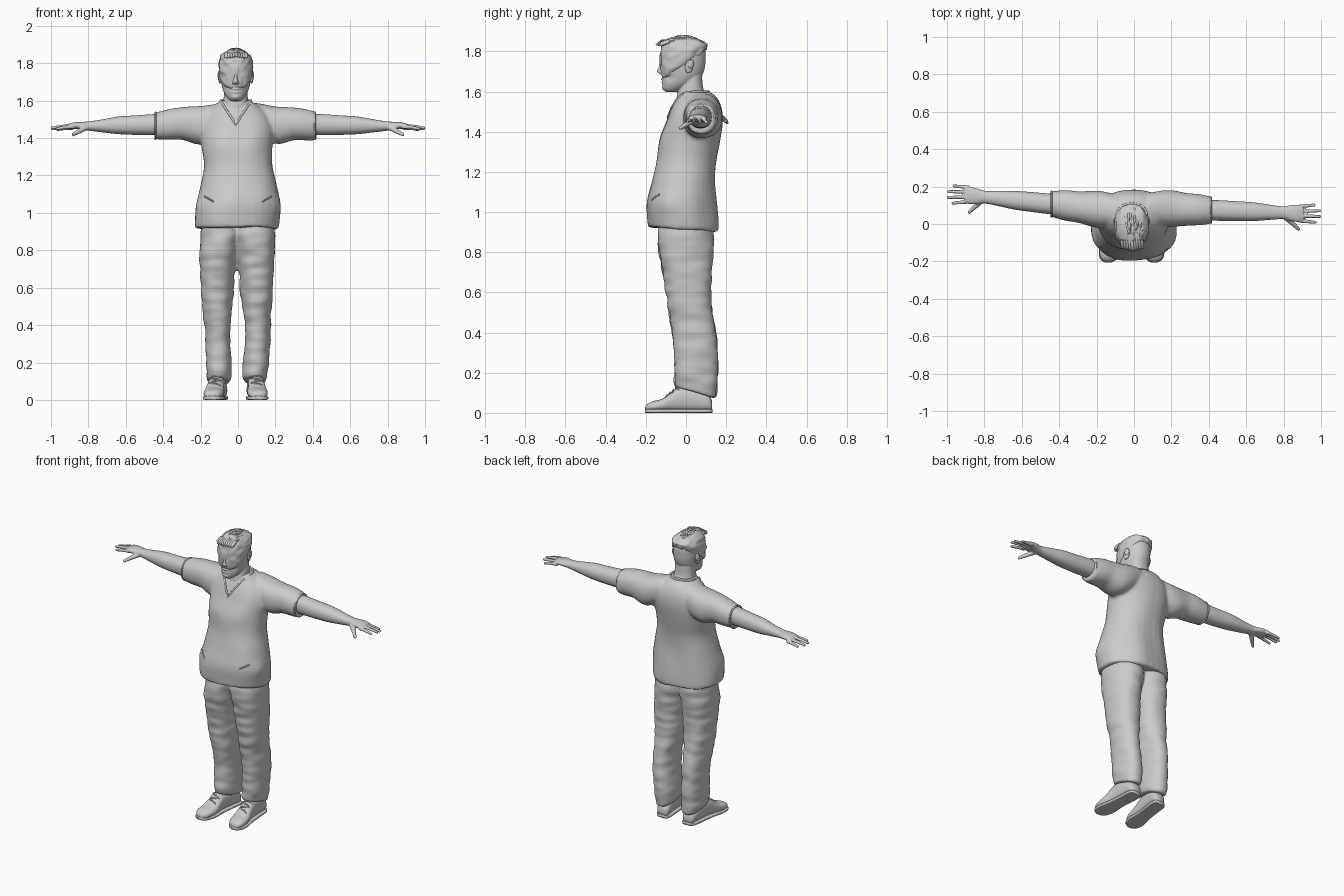
import bpy, math, random
from mathutils import Vector, noise
from mathutils.bvhtree import BVHTree

random.seed(4)
cube = bpy.data.objects.get("Cube")
if cube:
    bpy.data.objects.remove(cube)

grey = bpy.data.materials.new("plain_grey")
grey.use_nodes = True
grey.diffuse_color = (0.6, 0.6, 0.6, 1)
grey.node_tree.nodes["Principled BSDF"].inputs["Base Color"].default_value = (0.6, 0.6, 0.6, 1)

CX = -0.012   # head centre


def add(name, verts, faces):
    me = bpy.data.meshes.new(name)
    me.from_pydata(verts, [], faces)
    me.materials.append(grey)
    me.shade_smooth()
    ob = bpy.data.objects.new(name, me)
    bpy.context.collection.objects.link(ob)
    return ob


def spline(rows, k=4):
    """Catmull-Rom resampling of a list of equal-length rows."""
    out = []
    for i in range(len(rows) - 1):
        p = [rows[max(0, min(len(rows) - 1, i + d))] for d in (-1, 0, 1, 2)]
        for s in range(k):
            t = s / k
            out.append([b + 0.5 * t * (c - a + t * (2*a - 5*b + 4*c - d + t * (3*(b - c) + d - a)))
                        for a, b, c, d in zip(*p)])
    return out + [list(rows[-1])]


def loft(name, rows, axis="z", n=32, power=2.2, k=4):
    """Rows: station, low and high on the first axis, low and high on the second, tilt."""
    verts, rings = [], spline(rows, k)
    for t, a0, a1, b0, b1, tilt in rings:
        for i in range(n):
            c, s = math.cos(math.tau * i / n), math.sin(math.tau * i / n)
            a = (a0 + a1) / 2 + (a1 - a0) / 2 * math.copysign(abs(c) ** (2 / power), c)
            b = (b0 + b1) / 2 + (b1 - b0) / 2 * math.copysign(abs(s) ** (2 / power), s)
            st = t + tilt * ((b0 + b1) / 2 - b)
            verts.append({"z": (a, b, st), "x": (st, a, b), "y": (a, st, b)}[axis])
    m = len(rings)
    faces = [(r*n + i, r*n + (i+1) % n, (r+1)*n + (i+1) % n, (r+1)*n + i)
             for r in range(m - 1) for i in range(n)]
    faces += [tuple(reversed(range(n))), tuple(range((m-1)*n, m*n))]
    ob = add(name, verts, faces)
    bpy.context.view_layer.objects.active = ob
    bpy.ops.object.mode_set(mode="EDIT")
    bpy.ops.mesh.select_all(action="SELECT")
    bpy.ops.mesh.normals_make_consistent()
    bpy.ops.object.mode_set(mode="OBJECT")
    return ob


def tube(name, pts, radius, closed=False):
    """Round cord along points given as (position, thickness)."""
    cu = bpy.data.curves.new(name, "CURVE")
    cu.dimensions, cu.bevel_depth, cu.bevel_resolution, cu.use_fill_caps = "3D", radius, 3, True
    sp = cu.splines.new("POLY")
    sp.points.add(len(pts) - 1)
    sp.use_cyclic_u = closed
    for q, (co, w) in zip(sp.points, pts):
        q.co, q.radius = (*co, 1), w
    tmp = bpy.data.objects.new(name, cu)
    me = bpy.data.meshes.new_from_object(tmp)
    bpy.data.objects.remove(tmp)
    me.materials.clear()
    me.materials.append(grey)
    me.shade_smooth()
    ob = bpy.data.objects.new(name, me)
    bpy.context.collection.objects.link(ob)
    return ob


def ball(name, co, size, rot=(0, 0, 0)):
    bpy.ops.mesh.primitive_uv_sphere_add(segments=20, ring_count=12, location=co, rotation=rot)
    ob = bpy.context.object
    ob.name, ob.scale = name, size
    ob.data.materials.append(grey)
    ob.data.shade_smooth()
    return ob


def fuse(name, parts, voxel, smooth=4):
    """Melt overlapping parts into one skin."""
    bpy.ops.object.select_all(action="DESELECT")
    for p in parts:
        p.select_set(True)
    ob = bpy.context.view_layer.objects.active = parts[0]
    bpy.ops.object.join()
    ob.name = name
    re = ob.modifiers.new("skin", "REMESH")
    re.mode, re.voxel_size = "VOXEL", voxel
    sm = ob.modifiers.new("soften", "SMOOTH")
    sm.iterations, sm.factor = smooth, 0.5
    for m in ("skin", "soften"):
        bpy.ops.object.modifier_apply(modifier=m)
    ob.data.shade_smooth()
    return ob


def dab(ob, co, size, push):
    """Soft sculpting stroke."""
    for v in ob.data.vertices:
        d = sum(((p - c) / s) ** 2 for p, c, s in zip(v.co, co, size))
        if d < 6:
            v.co += Vector(push) * math.exp(-d)


def wrinkle(ob, scale, depth):
    for v, nor in [(v, v.normal.copy()) for v in ob.data.vertices]:
        q = Vector((v.co.x * scale[0], v.co.y * scale[1], v.co.z * scale[2]))
        v.co += nor * noise.noise(q) * depth


# Shirt: torso and sleeves fused
torso = loft("torso", [(.915, -.232, .213, -.19, .16, .06), (.95, -.234, .217, -.196, .162, .06),
                       (1.05, -.222, .219, -.2, .152, 0), (1.15, -.205, .203, -.175, .146, 0),
                       (1.25, -.186, .184, -.147, .15, 0), (1.35, -.195, .188, -.13, .165, 0),
                       (1.45, -.2, .2, -.095, .18, 0), (1.52, -.18, .17, -.068, .175, 0),
                       (1.575, -.13, .11, -.045, .15, 0), (1.605, -.09, .066, -.035, .11, 0)])
arm_y = {1: lambda x: .088 - .035 * x, -1: lambda x: .06 + .105 * x}
parts = [torso]
for side, end in ((1, .415), (-1, .445)):
    rows = []
    for x, lo, hi, r in ((.08, 1.42, 1.595, .08), (.2, 1.365, 1.572, .1), (.3, 1.393, 1.558, .085),
                         (end - .03, 1.393, 1.542, .073), (end, 1.393, 1.538, .07)):
        y = arm_y[side](x)
        rows.append((side * x, y - r, y + r, lo, hi, 0))
    parts.append(loft("sleeve", rows, "x"))
shirt = fuse("shirt", parts, .009, 5)
wrinkle(shirt, (7, 7, 4), .01)
for s in (-1, 1):
    dab(shirt, (s * .09, -.12, 1.38), (.07, .06, .06), (0, -.008, 0))
    dab(shirt, (s * .2, -.08, 1.04), (.05, .06, .05), (s * .008, -.006, 0))
for v in shirt.data.vertices:
    if v.co.y < .02 and abs(v.co.x - CX) < (v.co.z - 1.475) * .6:
        v.co.y += .008
tree = BVHTree.FromObject(shirt, bpy.context.evaluated_depsgraph_get())
shirt.data.update()


def on_front(x, z):
    hit = tree.ray_cast(Vector((x, -1, z)), Vector((0, 1, 0)))[0]
    return hit if hit else Vector((x, .02, z))


# Collar and pocket seams
front = [on_front(CX + (t - 5) * .014, 1.472 + abs(t - 5) * .022) for t in range(11)]
back = [Vector((CX + .082 * math.cos(a), .04 + .072 * math.sin(a), 1.6))
        for a in [math.pi * i / 10 for i in range(11)]]
tube("collar", [(p, 1) for p in front + back], .006, True)
for s in (-1, 1):
    tube("pocket_seam", [(on_front(s * (.13 + .012 * i) , 1.06 + .007 * i), 1) for i in range(5)], .004)

# Sleeve hems, bare arms and hands
for side, label, end in ((1, "left", .415), (-1, "right", .445)):
    cy = arm_y[side]
    loop = [((side * (end - .004), cy(end) + .068 * math.cos(a), 1.466 + .071 * math.sin(a)), 1)
            for a in [math.tau * i / 32 for i in range(32)]]
    tube(label + "_sleeve_hem", loop, .005, True)
    rows = [(side * x, cy(x) - ry, cy(x) + ry, z - rz, z + rz, 0) for x, z, ry, rz in (
        (.32, 1.475, .055, .058), (.45, 1.472, .055, .056), (.55, 1.469, .053, .052),
        (.64, 1.468, .05, .047), (.73, 1.465, .04, .034), (.795, 1.464, .034, .025),
        (.83, 1.466, .04, .021), (.87, 1.467, .046, .018), (.905, 1.464, .042, .013))]
    pieces = [loft("arm", rows, "x")]
    for i, tip in enumerate((.975, 1.0, .998, .97)):
        off = (i - 1.5) * .025
        pieces.append(tube("finger", [((side * (.88 + (tip - .88) * t), cy(.93) + off * (1 + .25 * t),
                      1.465 - .012 * t * t - .005 * abs(i - 1)), 1 - .3 * t)
                      for t in (0, .3, .6, .9, 1)], .0115))
    pieces.append(tube("thumb", [((side * (.81 + .075 * t), cy(.85) - .02 - .07 * t,
                  1.458 - .042 * t), 1.3 - .6 * t) for t in (0, .3, .6, .9, 1)], .013))
    fuse(label + "_arm", pieces, .0045, 3)

# Trousers: two legs fused at the hips
legs = []
for s, shift in ((1, 0), (-1, -.01)):
    rows = []
    for z, xi, xo, yf, yb, tilt in (
            (.96, -.03, .19, -.13, .13, 0), (.87, -.025, .194, -.142, .135, 0), (.8, -.008, .195, -.135, .132, 0),
            (.7, .004, .194, -.118, .127, 0), (.6, .012, .19, -.1, .125, 0), (.5, .024, .179, -.085, .135, 0),
            (.4, .033, .171, -.07, .15, 0), (.28, .03, .168, -.057, .162, 0), (.18, .025, .165, -.056, .158, .1),
            (.125, .026, .158, -.06, .15, .25), (.1, .034, .15, -.05, .142, .25)):
        xs = sorted((s * xi + shift, s * xo + shift))
        rows.append((z, *xs, yf, yb, tilt))
    legs.append(loft("leg", rows))
trousers = fuse("trousers", legs, .0085, 4)
wrinkle(trousers, (6, 6, 5), .009)
wrinkle(trousers, (9, 9, 22), .006)
dab(trousers, (0, -.15, .8), (.03, .06, .06), (0, .012, 0))

# Shoes with soles and laces
for s, label, heel, toe in ((1, "left", .088, .108), (-1, "right", -.098, -.135)):
    def mid(y):
        return heel + (toe - heel) * (.12 - y) / .3
    shape = ((.13, .026, .06), (.11, .042, .09), (.04, .044, .13), (-.03, .044, .13), (-.075, .048, .1),
             (-.12, .054, .07), (-.165, .05, .058), (-.19, .037, .046), (-.203, .015, .03))
    loft(label + "_shoe", [(y, mid(y) - r, mid(y) + r, .008, h, 0) for y, r, h in shape], "y", power=2.4)
    loft(label + "_sole", [(y * 1.01, mid(y) - r - .004, mid(y) + r + .004, 0, .02, 0)
                           for y, r, h in shape], "y", power=5)
    for i in range(4):
        y, z = -.045 - .016 * i, .127 - .0125 * i
        tube(label + "_lace", [((mid(y) + .03 * u, y + .008 * u * (-1) ** i, z - .014 * u * u), 1)
                               for u in (-1, -.5, 0, .5, 1)], .004)

# Head and neck, then sculpted features
skull = loft("skull", [(z, CX - r, CX + r, f, b, 0) for z, r, f, b in (
    (1.598, .025, -.1, -.05), (1.612, .043, -.113, -.01), (1.64, .062, -.117, .04), (1.68, .075, -.118, .08),
    (1.72, .081, -.119, .094), (1.76, .084, -.121, .098), (1.8, .084, -.121, .097), (1.835, .072, -.1, .083),
    (1.858, .05, -.07, .055), (1.866, .02, -.03, .02))], power=2.1)
neck = loft("neck", [(z, CX - r, CX + r, f, b, 0) for z, r, f, b in (
    (1.53, .085, -.05, .12), (1.58, .07, -.045, .1), (1.62, .064, -.035, .085), (1.68, .06, -.02, .08))])
head = fuse("head", [skull, neck], .0042, 4)
for co, size, push in (((0, -.12, 1.728), (.011, .04, .03), (0, -.016, 0)),
                       ((0, -.135, 1.7), (.014, .03, .014), (0, -.022, 0)),
                       ((0, -.12, 1.662), (.024, .03, .006), (0, -.006, 0)),
                       ((0, -.12, 1.646), (.022, .03, .006), (0, -.006, 0)),
                       ((0, -.12, 1.654), (.024, .03, .003), (0, .005, 0)),
                       ((0, -.12, 1.618), (.022, .03, .013), (0, -.006, 0))):
    dab(head, (CX + co[0], co[1], co[2]), size, push)
for s in (-1, 1):
    dab(head, (CX + s * .034, -.11, 1.739), (.019, .04, .013), (0, .015, 0))
    dab(head, (CX + s * .032, -.115, 1.763), (.026, .04, .008), (0, -.006, 0))
    dab(head, (CX + s * .055, -.085, 1.708), (.02, .04, .014), (s * .003, -.005, 0))
    dab(head, (CX + s * .052, -.085, 1.67), (.018, .04, .02), (-s * .003, .006, 0))
    dab(head, (CX + s * .012, -.13, 1.695), (.008, .025, .008), (s * .004, -.004, 0))
    ball("eye", (CX + s * .034, -.094, 1.738), (.012, .012, .01))
    ball("ear", (CX + s * .084, .016, 1.725), (.009, .021, .034), (-.2, 0, s * .25))
    ball("ear_rim", (CX + s * .089, .024, 1.737), (.007, .016, .022), (-.2, 0, s * .4))
    for row, z in (("upper", 1.746), ("lower", 1.73)):
        tube(row + "_eyelid", [((CX + s * (.034 + .015 * u), -.107 + .008 * u * u + .004 * u,
             z + (1.738 - z) * u * u), 1 - .4 * abs(u)) for u in (-1, -.5, 0, .5, 1)], .0028)

# Hair: tilted cap with swept tufts
hair = loft("hair", [(z, CX - r, CX + r, f, b, t) for z, r, f, b, t in (
    (1.735, .082, -.105, .097, -.72), (1.75, .089, -.122, .104, -.66), (1.79, .092, -.129, .107, -.38),
    (1.825, .086, -.125, .1, -.15), (1.853, .066, -.105, .076, -.03), (1.869, .035, -.065, .04, 0),
    (1.873, .008, -.02, 0, 0))], n=48, k=6)
wrinkle(hair, (55, 20, 35), .008)
for i in range(46):
    a, r = random.uniform(0, math.tau), random.uniform(.1, .95)
    x, y = .066 * r * math.cos(a), -.015 + .095 * r * math.sin(a)
    z = 1.873 - .034 * r * r
    tube("hair_tuft", [((CX + x, y + .02, z - .004), .8), ((CX + x * 1.05, y, z + .003), 1),
                       ((CX + x * 1.1 + .006, y - .022, z), .15)], .008)
for i in range(9):
    x = (i - 4) * .013
    tube("fringe_tuft", [((CX + x, -.085, 1.85), 1), ((CX + x + .003, -.12, 1.848 - abs(x) * .2), 1.1),
                         ((CX + x + .006, -.15 + abs(x) * .35, 1.832 - abs(x) * .1), .2)], .011)
